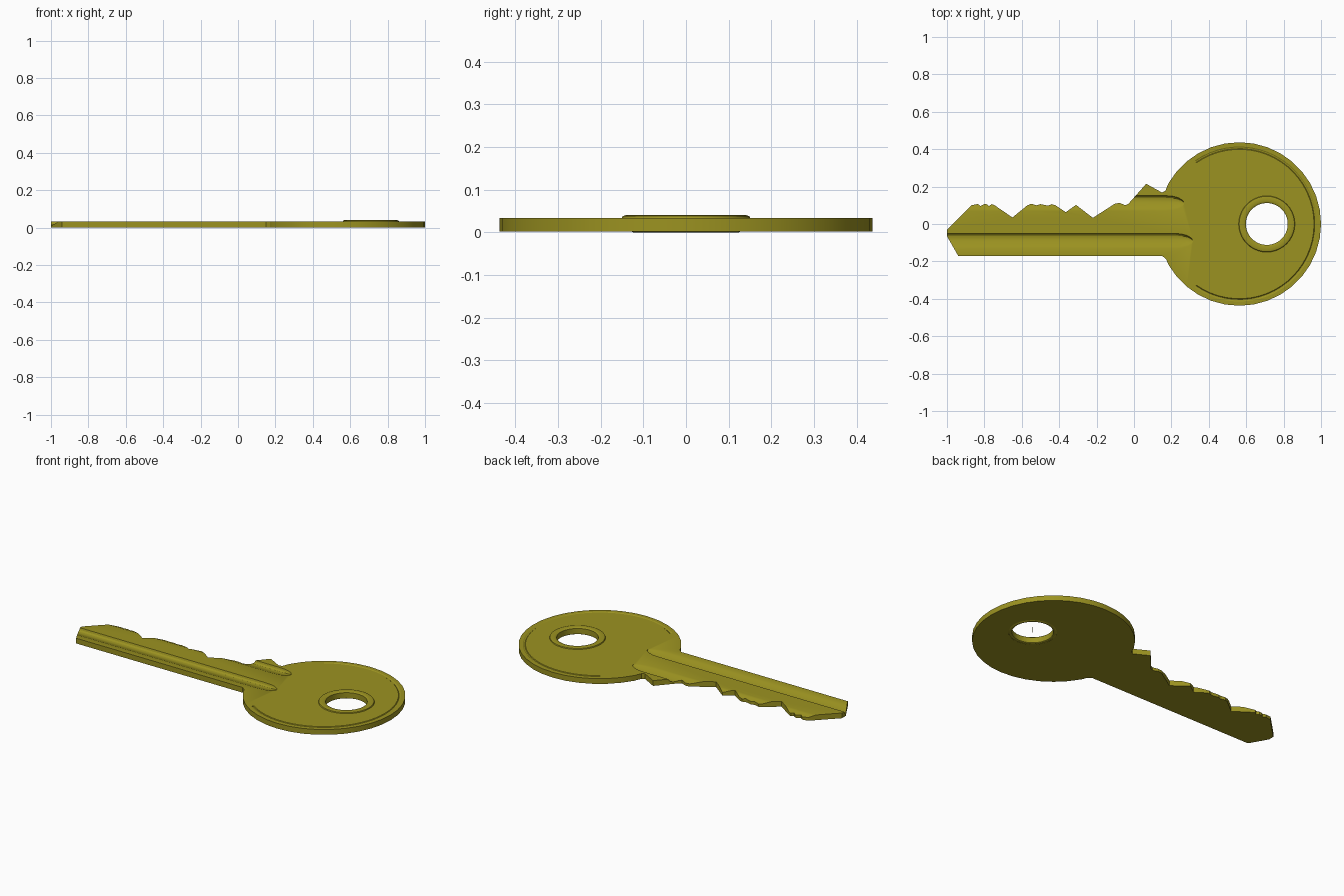
import bpy, bmesh
from math import sin, cos, radians, pi

if "Cube" in bpy.data.objects:
    bpy.data.objects.remove(bpy.data.objects["Cube"])

BOW_X, BOW_R, Z0, Z1 = 0.563, 0.437, 0.002, 0.033
HOLE_X, HOLE_R = 0.71, 0.112

brass = bpy.data.materials.new("brass")
brass.diffuse_color = (0.33, 0.29, 0.015, 1)
brass.use_nodes = True
brass.node_tree.nodes["Principled BSDF"].inputs["Base Color"].default_value = brass.diffuse_color


def make(name, bm):
    bmesh.ops.recalc_face_normals(bm, faces=bm.faces)
    me = bpy.data.meshes.new(name)
    bm.to_mesh(me)
    bm.free()
    ob = bpy.data.objects.new(name, me)
    bpy.context.collection.objects.link(ob)
    me.materials.append(brass)
    return ob


def loft(name, rings, closed=False):
    """Skin a list of equal-length closed sections."""
    bm = bmesh.new()
    vs = [[bm.verts.new(p) for p in r] for r in rings]
    n, m = len(vs), len(vs[0])
    for i in range(n if closed else n - 1):
        a, b = vs[i], vs[(i + 1) % n]
        for j in range(m):
            k = (j + 1) % m
            bm.faces.new((a[j], a[k], b[k], b[j]))
    if not closed:
        bm.faces.new(vs[0])
        bm.faces.new(vs[-1])
    return make(name, bm)


def arc_sweep(name, cx, profile, a0, a1, steps, closed=False):
    """Sweep an (r, z) section about a vertical axis at (cx, 0)."""
    rings = []
    for i in range(steps if closed else steps + 1):
        a = radians(a0 + (a1 - a0) * i / steps)
        rings.append([(cx + r * cos(a), r * sin(a), z) for r, z in profile])
    return loft(name, rings, closed)


# Key blank: toothed blade outline joined to the round bow
blade = [(0.15, -0.17), (-0.94, -0.17), (-1, -0.065), (-1, -0.03),
         (-0.87, 0.1), (-0.835, 0.107), (-0.82, 0.096), (-0.8, 0.107),
         (-0.79, 0.107), (-0.775, 0.096), (-0.76, 0.106), (-0.745, 0.1),
         (-0.65, 0.035), (-0.57, 0.1), (-0.55, 0.108), (-0.52, 0.1),
         (-0.5, 0.106), (-0.46, 0.098), (-0.44, 0.106), (-0.42, 0.1),
         (-0.365, 0.063), (-0.31, 0.102), (-0.22, 0.033), (-0.1, 0.11),
         (-0.075, 0.112), (-0.045, 0.1), (-0.03, 0.108),
         (0.065, 0.215), (0.15, 0.168), (0.168, 0.178)]
outline = blade[:]
for i in range(31):
    a = radians(150 - 300 * i / 30)
    outline.append((BOW_X + BOW_R * cos(a), BOW_R * sin(a)))
outline.append((0.172, -0.188))
key = loft("key_body", [[(x, y, z) for x, y in outline] for z in (Z0, Z1)])

# Cutters: the two milled grooves, tapering out in the bow
section = [(-1, 0.5), (-1, 0), (-0.7, -0.25), (-0.3, -0.6), (0.1, -0.88),
           (0.45, -1), (0.72, -0.9), (0.9, -0.55), (1, 0), (1, 0.5)]


def groove(name, y, half, end):
    taper = [(-1.1 - end, 1), (-0.1, 1), (-0.06, 0.92), (-0.03, 0.72),
             (-0.01, 0.42), (0, 0.12)]
    return loft(name, [[(end + dx, y + u * half * s, Z1 + v * 0.019 * s)
                        for u, v in section] for dx, s in taper])


cutters = [groove("lower_groove_cutter", -0.091, 0.041, 0.315),
           groove("upper_groove_cutter", 0.111, 0.041, 0.268)]

# Cutters: hanging hole and the fine line engraved round the bow
cutters.append(arc_sweep("hole_cutter", HOLE_X,
                         [(0.001, -0.1), (0.13, -0.1), (0.13, 0.1), (0.001, 0.1)],
                         0, 360, 40, True))
cutters.append(arc_sweep("rim_line_cutter", BOW_X,
                         [(0.397, Z1 + 0.002), (0.403, Z1 - 0.003),
                          (0.409, Z1 - 0.003), (0.418, Z1 + 0.002)],
                         -125, 125, 40))

bpy.context.view_layer.objects.active = key
for c in cutters:
    mod = key.modifiers.new(c.name, 'BOOLEAN')
    mod.operation = 'DIFFERENCE'
    mod.solver = 'EXACT'
    mod.object = c
    bpy.ops.object.modifier_apply(modifier=mod.name)
for c in cutters:
    bpy.data.objects.remove(c, do_unlink=True)

# Raised collar lining the hole
collar = arc_sweep("hole_collar", HOLE_X,
                   [(HOLE_R, 0.002), (HOLE_R, 0.035), (0.116, 0.038),
                    (0.122, 0.04), (0.142, 0.04), (0.148, 0.038),
                    (0.151, 0.032), (0.132, 0.03), (0.132, 0.004),
                    (0.124, 0.0), (0.115, 0.0)], 0, 360, 40, True)

bpy.ops.object.select_all(action='DESELECT')
for ob in (key, collar):
    ob.select_set(True)
bpy.ops.object.shade_smooth_by_angle(angle=radians(25))
